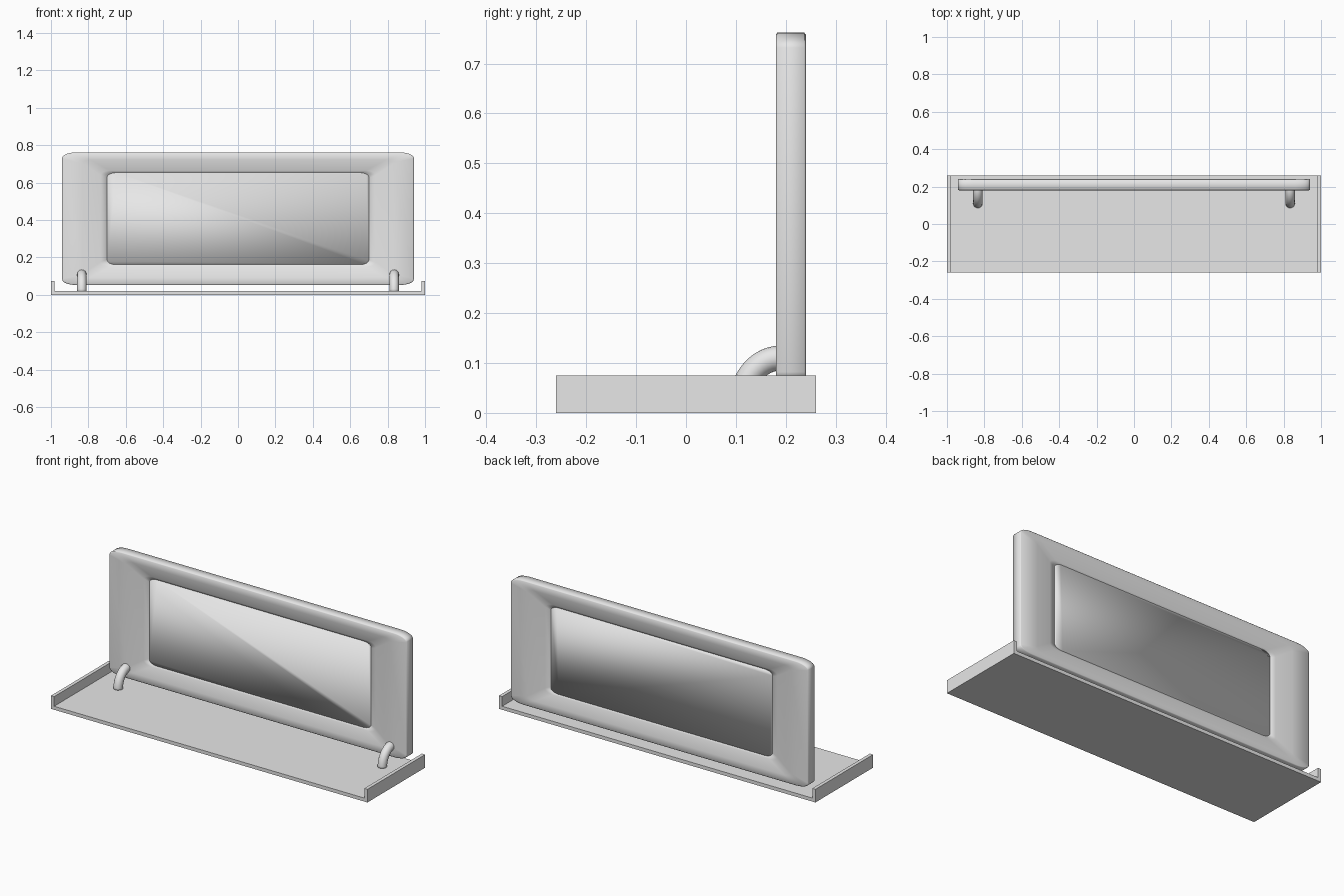
import bpy, bmesh, math

cube = bpy.data.objects.get("Cube")
if cube:
    bpy.data.objects.remove(cube, do_unlink=True)

grey = bpy.data.materials.new("light grey")
grey.use_nodes = True
colour = (0.8, 0.8, 0.8, 1)
grey.diffuse_color = colour
grey.node_tree.nodes["Principled BSDF"].inputs["Base Color"].default_value = colour

MID_Y, MID_Z = 0.21, 0.407


def make_object(name, bm, smooth):
    bmesh.ops.recalc_face_normals(bm, faces=bm.faces)
    for f in bm.faces:
        f.smooth = smooth
    mesh = bpy.data.meshes.new(name)
    bm.to_mesh(mesh)
    bm.free()
    mesh.materials.append(grey)
    obj = bpy.data.objects.new(name, mesh)
    bpy.context.collection.objects.link(obj)
    return obj


def rounded_loop(bm, hx, hz, rx, rz, y, steps=6):
    """Rectangle with elliptical corners, standing in the xz plane."""
    verts = []
    for k, (sx, sz) in enumerate(((1, 1), (-1, 1), (-1, -1), (1, -1))):
        for i in range(steps + 1):
            a = math.pi / 2 * (k + i / steps)
            verts.append(bm.verts.new((sx * (hx - rx) + rx * math.cos(a), MID_Y + y,
                                       MID_Z + sz * (hz - rz) + rz * math.sin(a))))
    return verts


def bridge(bm, a, b):
    n = len(a)
    for i in range(n):
        bm.faces.new((a[i], a[(i + 1) % n], b[(i + 1) % n], b[i]))


# Shallow tray, swept from its end profile
bm = bmesh.new()
profile = [(-1, 0), (1, 0), (1, 0.075), (0.98, 0.075), (0.98, 0.02),
           (-0.98, 0.02), (-0.98, 0.075), (-1, 0.075)]
face = bm.faces.new([bm.verts.new((x, -0.26, z)) for x, z in profile])
ext = bmesh.ops.extrude_face_region(bm, geom=[face])["geom"]
bmesh.ops.translate(bm, vec=(0, 0.52, 0),
                    verts=[v for v in ext if isinstance(v, bmesh.types.BMVert)])
make_object("tray", bm, False)

# Frame: half width, half height, corner radii, distance from middle plane
section = [(0.94, 0.355, 0.08, 0.03, 0.027), (0.936, 0.351, 0.08, 0.03, 0.03),
           (0.83, 0.315, 0.04, 0.02, 0.029), (0.735, 0.257, 0.05, 0.025, 0.013),
           (0.69, 0.24, 0.05, 0.025, 0.006)]
bm = bmesh.new()
front = [rounded_loop(bm, *s[:4], -s[4]) for s in section]
back = [rounded_loop(bm, *s[:4], s[4]) for s in reversed(section)]
loops = front + back
for i, loop in enumerate(loops):
    bridge(bm, loop, loops[(i + 1) % len(loops)])
make_object("frame", bm, True)

# Centre panel
bm = bmesh.new()
a, b = [rounded_loop(bm, 0.70, 0.246, 0.05, 0.025, y) for y in (-0.011, 0.011)]
bridge(bm, a, b)
bm.faces.new(a)
bm.faces.new(b)
make_object("centre_panel", bm, True)

# Curved support pegs
for side, x in (("left", 0.835), ("right", -0.835)):
    bm = bmesh.new()
    rings, steps, sides, r = [], 12, 16, 0.025
    for i in range(steps + 1):
        t = math.pi / 2 * i / steps
        y, z = 0.19 - 0.08 * math.cos(t), 0.015 + 0.095 * math.sin(t)
        ring = []
        for j in range(sides):
            u = 2 * math.pi * j / sides
            ring.append(bm.verts.new((x + r * math.cos(u),
                                      y - r * math.sin(u) * math.cos(t),
                                      z + r * math.sin(u) * math.sin(t))))
        rings.append(ring)
    for p, q in zip(rings, rings[1:]):
        bridge(bm, p, q)
    bm.faces.new(rings[0])
    bm.faces.new(rings[-1])
    make_object(side + "_support_peg", bm, True)
